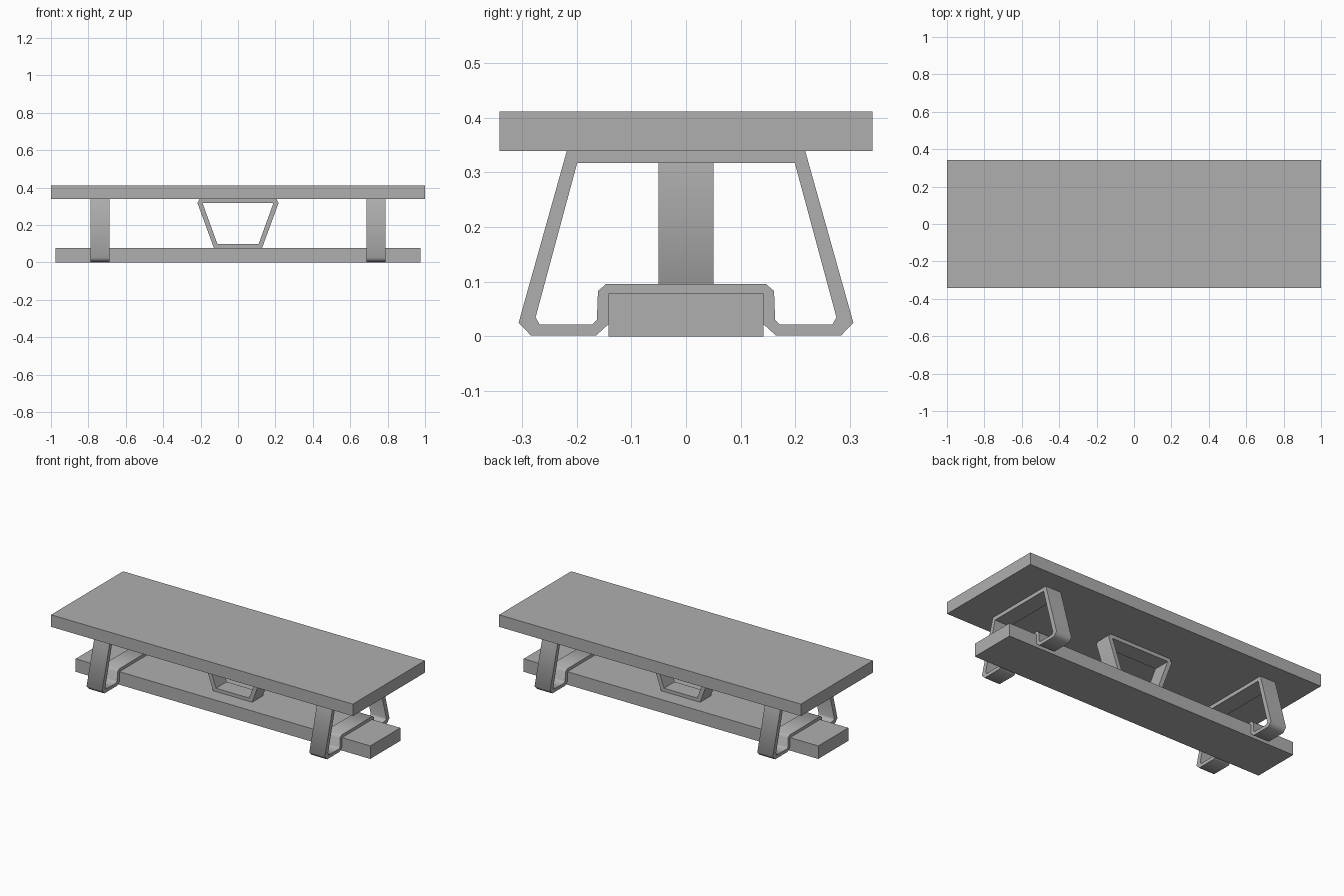
import bpy, bmesh, math

if "Cube" in bpy.data.objects:
    bpy.data.objects.remove(bpy.data.objects["Cube"])

# Mid grey finish shared by every part
grey = bpy.data.materials.new("mid_grey")
grey.diffuse_color = (0.43, 0.43, 0.43, 1)
grey.use_nodes = True
grey.node_tree.nodes["Principled BSDF"].inputs["Base Color"].default_value = grey.diffuse_color


def slab(name, sx, sy, z0, z1):
    bpy.ops.mesh.primitive_cube_add(size=1, location=(0, 0, (z0 + z1) / 2))
    ob = bpy.context.object
    ob.name = name
    ob.scale = (sx, sy, z1 - z0)
    bpy.ops.object.transform_apply(location=False, rotation=False, scale=True)
    ob.data.materials.append(grey)
    return ob


def band(name, outer, inner, width, place):
    """Closed strap: matching half outlines, mirrored, extruded across width."""
    def full(half):
        return half + [(-u, z) for u, z in reversed(half)]
    bm = bmesh.new()
    rings = [[bm.verts.new(place(u, z, w)) for u, z in full(half)]
             for half, w in ((outer, -width / 2), (outer, width / 2),
                             (inner, width / 2), (inner, -width / 2))]
    n = len(rings[0])
    for r in range(4):
        a, b = rings[r], rings[(r + 1) % 4]
        for i in range(n):
            j = (i + 1) % n
            bm.faces.new((a[i], a[j], b[j], b[i]))
    bmesh.ops.recalc_face_normals(bm, faces=bm.faces)
    me = bpy.data.meshes.new(name)
    bm.to_mesh(me)
    bm.free()
    me.materials.append(grey)
    ob = bpy.data.objects.new(name, me)
    bpy.context.collection.objects.link(ob)
    bpy.ops.object.select_all(action='DESELECT')
    ob.select_set(True)
    bpy.context.view_layer.objects.active = ob
    bpy.ops.object.shade_smooth_by_angle(angle=math.radians(65))
    return ob


# Table top and lower beam
slab("table_top", 2.0, 0.682, 0.339, 0.411)
slab("lower_beam", 1.952, 0.284, 0.0, 0.078)

# Bent strap legs that step over the beam
leg_outer = [(0.218, 0.339), (0.306, 0.025), (0.284, 0.002), (0.164, 0.002),
             (0.142, 0.022), (0.142, 0.078), (0.135, 0.078)]
leg_inner = [(0.199, 0.317), (0.275, 0.035), (0.268, 0.022), (0.171, 0.022),
             (0.163, 0.030), (0.161, 0.083), (0.146, 0.096)]
for side, cx in (("left", -0.738), ("right", 0.738)):
    band(side + "_leg_frame", leg_outer, leg_inner, 0.103,
         lambda u, z, w, cx=cx: (cx + w, u, z))

# Trapezoid strap between beam and top
brace_outer = [(0.187, 0.339), (0.205, 0.339), (0.217, 0.318), (0.129, 0.078)]
brace_inner = [(0.177, 0.318), (0.184, 0.318), (0.189, 0.316), (0.110, 0.098)]
band("centre_brace", brace_outer, brace_inner, 0.101,
     lambda u, z, w: (u, w, z))
